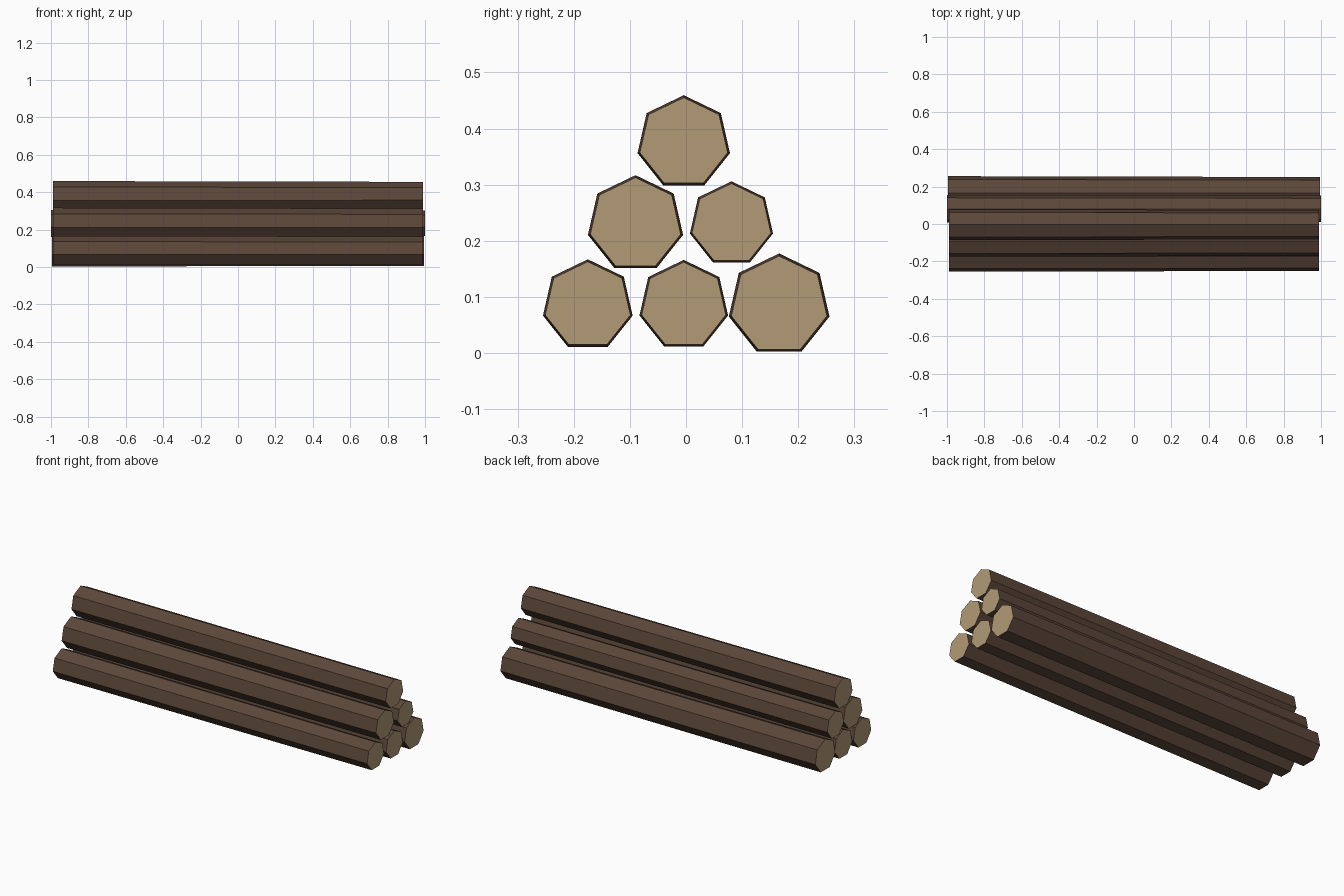
import bpy, bmesh, math

if "Cube" in bpy.data.objects:
    bpy.data.objects.remove(bpy.data.objects["Cube"])


def material(name, color):
    m = bpy.data.materials.new(name)
    m.diffuse_color = (*color, 1.0)
    m.use_nodes = True
    m.node_tree.nodes["Principled BSDF"].inputs["Base Color"].default_value = m.diffuse_color
    return m


bark = material("dark bark", (0.107, 0.063, 0.042))
wood = material("cut wood", (0.45, 0.33, 0.18))

SIDES = 7
TAPER = 0.95  # right end is slightly thinner


def log(name, y, z, radius, length):
    """Seven-sided tapered log lying along x, one corner pointing up."""
    bm = bmesh.new()
    rings = []
    for x, r in ((-length / 2, radius), (length / 2, radius * TAPER)):
        ring = []
        for i in range(SIDES):
            a = math.pi / 2 + 2 * math.pi * i / SIDES
            ring.append(bm.verts.new((x, r * math.cos(a), r * math.sin(a))))
        rings.append(ring)
    left, right = rings
    for i in range(SIDES):
        j = (i + 1) % SIDES
        bm.faces.new((left[i], left[j], right[j], right[i]))
    # sawn ends
    for ring in rings:
        bm.faces.new(ring).material_index = 1
    bmesh.ops.recalc_face_normals(bm, faces=bm.faces[:])
    mesh = bpy.data.meshes.new(name)
    bm.to_mesh(mesh)
    bm.free()
    mesh.materials.append(bark)
    mesh.materials.append(wood)
    ob = bpy.data.objects.new(name, mesh)
    ob.location = (0, y, z)
    bpy.context.collection.objects.link(ob)


# Pyramid stack: name, y, z, radius, length
for spec in (
    ("bottom_log_front", -0.175, 0.085, 0.082, 1.98),
    ("bottom_log_middle", -0.004, 0.085, 0.081, 1.98),
    ("bottom_log_back", 0.166, 0.0855, 0.092, 1.99),
    ("middle_log_front", -0.09, 0.23, 0.087, 1.98),
    ("middle_log_back", 0.081, 0.23, 0.076, 2.0),
    ("top_log", -0.004, 0.375, 0.0845, 1.98),
):
    log(*spec)
